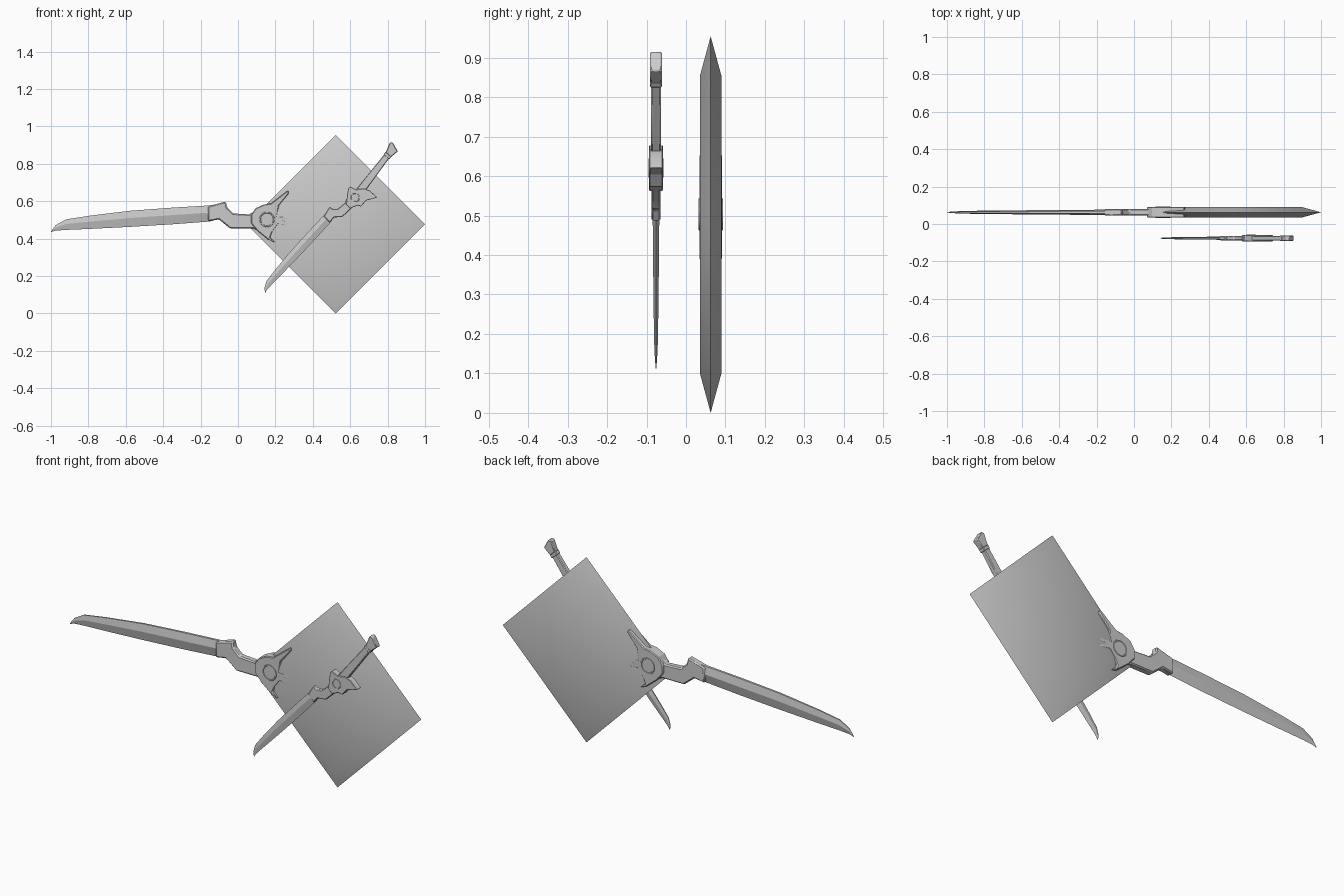
import bpy, math
from mathutils import Matrix, Vector

if "Cube" in bpy.data.objects:
    bpy.data.objects.remove(bpy.data.objects["Cube"])


def place(centre, angle, scale):
    """Local sword frame: origin at the guard ring, blade towards -x."""
    return (Matrix.Translation(centre) @ Matrix.Rotation(-angle, 4, 'Y')
            @ Matrix.Scale(scale, 4))


def add(name, verts, faces, m, bevel=0, smooth=30):
    me = bpy.data.meshes.new(name)
    me.from_pydata([m @ Vector(v) for v in verts], [], faces)
    ob = bpy.data.objects.new(name, me)
    bpy.context.collection.objects.link(ob)
    bpy.ops.object.select_all(action='DESELECT')
    ob.select_set(True)
    bpy.context.view_layer.objects.active = ob
    # consistent outward normals
    bpy.ops.object.mode_set(mode='EDIT')
    bpy.ops.mesh.select_all(action='SELECT')
    bpy.ops.mesh.normals_make_consistent(inside=False)
    bpy.ops.object.mode_set(mode='OBJECT')
    bpy.ops.object.shade_smooth_by_angle(angle=math.radians(smooth))
    if bevel:
        mod = ob.modifiers.new("edge_bevel", 'BEVEL')
        mod.width = bevel
        mod.segments = 1
        mod.limit_method = 'ANGLE'
        mod.angle_limit = math.radians(35)
    return ob


def loft(name, rings, m, **kw):
    """Closed skin through rings with equal point counts, capped at both ends."""
    n = len(rings[0])
    verts = [p for r in rings for p in r]
    faces = [(k * n + i, k * n + (i + 1) % n, (k + 1) * n + (i + 1) % n, (k + 1) * n + i)
             for k in range(len(rings) - 1) for i in range(n)]
    faces += [tuple(range(n)), tuple(range((len(rings) - 1) * n, len(rings) * n))]
    return add(name, verts, faces, m, **kw)


def prism(name, outline, half, m, unit=0.01, bevel=0.0):
    """Flat outline (x, z) extruded to +-half in y."""
    return loft(name, [[(x * unit, y, z * unit) for x, z in outline] for y in (-half, half)],
                m, bevel=bevel)


def ring(name, radius, minor, y, m):
    bpy.ops.mesh.primitive_torus_add(major_radius=radius, minor_radius=minor,
                                     major_segments=24, minor_segments=6)
    ob = bpy.context.object
    ob.name = name
    ob.data.transform(m @ Matrix.Translation((0, y, 0)) @ Matrix.Rotation(math.pi / 2, 4, 'X'))
    bpy.ops.object.shade_smooth_by_angle(angle=math.radians(50))


# blade stations: x, spine z, edge z, half thickness (relative to the ring)
BLADE = [(-1.155, -.064, -.068, .001), (-1.13, -.031, -.060, .004), (-1.075, 0, -.056, .007),
         (-.955, .019, -.051, .009), (-.735, .046, -.040, .011), (-.505, .063, -.026, .013),
         (-.305, .075, -.011, .014), (-.26, .083, .003, .014)]
NECK = [(-31.5, 7), (-22, 9.6), (-21.4, 6.4), (-18, 3.2), (-9.6, 2.7), (-5.5, 5),
        (-4.8, -5.9), (-7.5, -4.8), (-19.8, -4.8), (-25.7, 0), (-31.5, -1)]
GRIP = [(4, 3.8), (46, 2.7), (46, -2.9), (4, -3.8)]
COLLAR = [(45.5, 3.2), (48.5, 3.2), (48.0, -3.6), (45.0, -3.6)]
POMMEL = [(48, 2.7), (57.3, 5.2), (58.9, 3.1), (55.3, -5.2), (47.4, -3.5)]

GREAT_GUARD = [(-8.5, 2.5), (-6, 6), (-1.6, 8), (2.1, 8.5), (11.2, 15.5), (11.8, 14),
               (6.4, 7.5), (5.3, 1.6), (12.8, 1.2), (8.6, -.5), (12.8, -3.2), (5.9, -2.7),
               (2.7, -7), (1.6, -9.6), (4.3, -12.3), (.5, -10.7), (-4.8, -6.4), (-8.5, -2.1)]
SMALL_GUARD = [(-4.3, 1.1), (-3.7, 4.8), (-2.7, 5.9), (.5, 4.3), (4.8, 4.8), (8, 3.7),
               (11.8, 0), (5.9, -1.6), (3.2, -4.8), (1.1, -4.3), (-2.7, -5.9), (-4.8, -3.7)]


def sword(prefix, centre, angle, scale, guard):
    m = place(centre, angle, scale)
    # blade: narrow spine, ridge, sharp lower edge
    rings = []
    for x, top, low, t in BLADE:
        mid = low + .55 * (top - low)
        rings.append([(x, -t * .45, top), (x, -t, mid), (x, 0, low), (x, t, mid), (x, t * .45, top)])
    loft(prefix + "_blade", rings, m, smooth=20)
    prism(prefix + "_neck", NECK, .018, m, bevel=.006 * scale)
    # handle, tilted slightly off the blade line
    h = m @ Matrix.Rotation(-math.radians(9.3), 4, 'Y')
    prism(prefix + "_grip", GRIP, .0215, h, bevel=.006 * scale)
    prism(prefix + "_collar", COLLAR, .0245, h, bevel=.004 * scale)
    prism(prefix + "_pommel", POMMEL, .0255, h, bevel=.006 * scale)
    # guard (outline in world scale and direction) with a ring on each face
    prism(prefix + "_guard", guard, .0285 * scale, place(centre, 0, 1), bevel=.004 * scale)
    for side in (-1, 1):
        ring(prefix + "_guard_ring", .037, .005, side * .0265, m)


# diamond plate with a broad soft chamfer
plate_m = Matrix.Translation((.523, .0625, .477))
loft("diamond_plate",
     [[(r, y, 0), (0, y, r), (-r, y, 0), (0, y, -r)]
      for r, y in ((.377, -.0272), (.477, 0), (.377, .0272))], plate_m)

sword("great_sword", (.155, .0625, .503), 0, 1, GREAT_GUARD)
sword("small_sword", (.626, -.076, .62), math.radians(43.3), .605, SMALL_GUARD)
